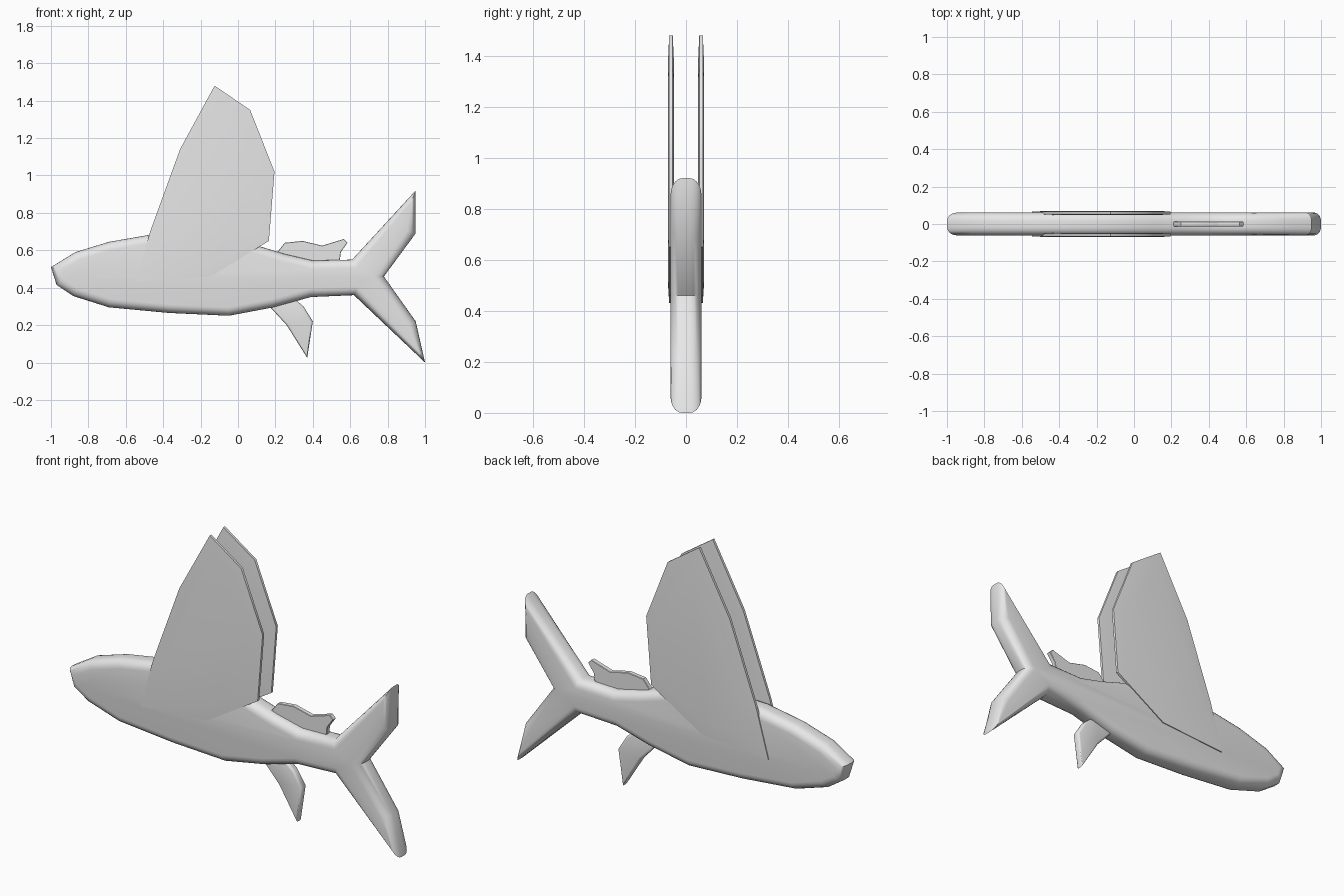
import bpy, bmesh, math
from mathutils import Vector

if "Cube" in bpy.data.objects:
    bpy.data.objects.remove(bpy.data.objects["Cube"])

grey = bpy.data.materials.new("plain grey")
grey.use_nodes = True
grey.diffuse_color = (0.8, 0.8, 0.8, 1)
grey.node_tree.nodes["Principled BSDF"].inputs["Base Color"].default_value = (0.8, 0.8, 0.8, 1)


def inset(outline, amount):
    """Shrink a clockwise outline, limiting how far sharp tips draw back."""
    pts = [Vector(p) for p in outline]
    result = []
    for i, p in enumerate(pts):
        a = (p - pts[i - 1]).normalized()
        b = (pts[(i + 1) % len(pts)] - p).normalized()
        na, nb = Vector((a.y, -a.x)), Vector((b.y, -b.x))
        n = (na + nb).normalized()
        result.append(p + n * amount / max(n.dot(na), 0.6))
    return result


def slab(name, outline, half_profile, y=0.0, angle=50):
    """Loft an x-z outline through (inset, y) steps mirrored about its middle."""
    steps = [(i, -d) for i, d in reversed(half_profile)] + list(half_profile)
    bm = bmesh.new()
    rings = [[bm.verts.new((p.x, y + d, p.y)) for p in inset(outline, i)] for i, d in steps]
    n = len(outline)
    for r0, r1 in zip(rings, rings[1:]):
        for k in range(n):
            bm.faces.new((r0[k], r0[(k + 1) % n], r1[(k + 1) % n], r1[k]))
    bm.faces.new(rings[0])
    bm.faces.new(rings[-1])
    bmesh.ops.recalc_face_normals(bm, faces=bm.faces)
    mesh = bpy.data.meshes.new(name)
    bm.to_mesh(mesh)
    bm.free()
    mesh.materials.append(grey)
    ob = bpy.data.objects.new(name, mesh)
    bpy.context.collection.objects.link(ob)
    bpy.ops.object.select_all(action='DESELECT')
    ob.select_set(True)
    bpy.context.view_layer.objects.active = ob
    bpy.ops.object.shade_smooth_by_angle(angle=math.radians(angle))
    return ob


def rounded(half, radius, count):
    """Quarter-round edge profile."""
    angles = [math.pi / 2 * k / count for k in range(count + 1)]
    return [(radius * (1 - math.cos(t)), half - radius + radius * math.sin(t)) for t in angles]


# Body and forked tail in one thick rounded slab
body = [(-1, 0.51), (-0.87, 0.59), (-0.69, 0.645), (-0.47, 0.683), (-0.2, 0.69),
        (0.0, 0.66), (0.12, 0.62), (0.25, 0.58), (0.4, 0.545), (0.61, 0.55),
        (0.95, 0.92), (0.95, 0.69), (0.78, 0.46), (0.95, 0.22), (1.0, 0.0),
        (0.62, 0.36), (0.39, 0.35), (0.19, 0.295), (-0.05, 0.25), (-0.37, 0.265),
        (-0.69, 0.295), (-0.88, 0.355), (-0.97, 0.415)]
slab("body", body, rounded(0.061, 0.045, 5))

# Tall wing fins, one on each flank, thinning slightly towards the rim
wing = [(-0.545, 0.43), (-0.47, 0.70), (-0.31, 1.14), (-0.125, 1.48),
        (0.065, 1.35), (0.195, 1.02), (0.165, 0.65), (-0.145, 0.46)]
for name, side in (("front_wing_fin", -1), ("back_wing_fin", 1)):
    slab(name, wing, [(0, 0.007), (0.06, 0.011)], y=side * 0.059)

# Small ragged fin on the back
dorsal = [(0.19, 0.55), (0.21, 0.59), (0.25, 0.64), (0.345, 0.65), (0.45, 0.625),
          (0.565, 0.66), (0.585, 0.64), (0.55, 0.59), (0.54, 0.51), (0.3, 0.51)]
slab("dorsal_fin", dorsal, [(0, 0.011), (0.002, 0.013)], angle=30)

# Swept fin under the belly
belly = [(0.15, 0.32), (0.28, 0.36), (0.35, 0.30), (0.40, 0.22), (0.37, 0.025),
         (0.26, 0.20)]
slab("belly_fin", belly, rounded(0.022, 0.012, 3))
